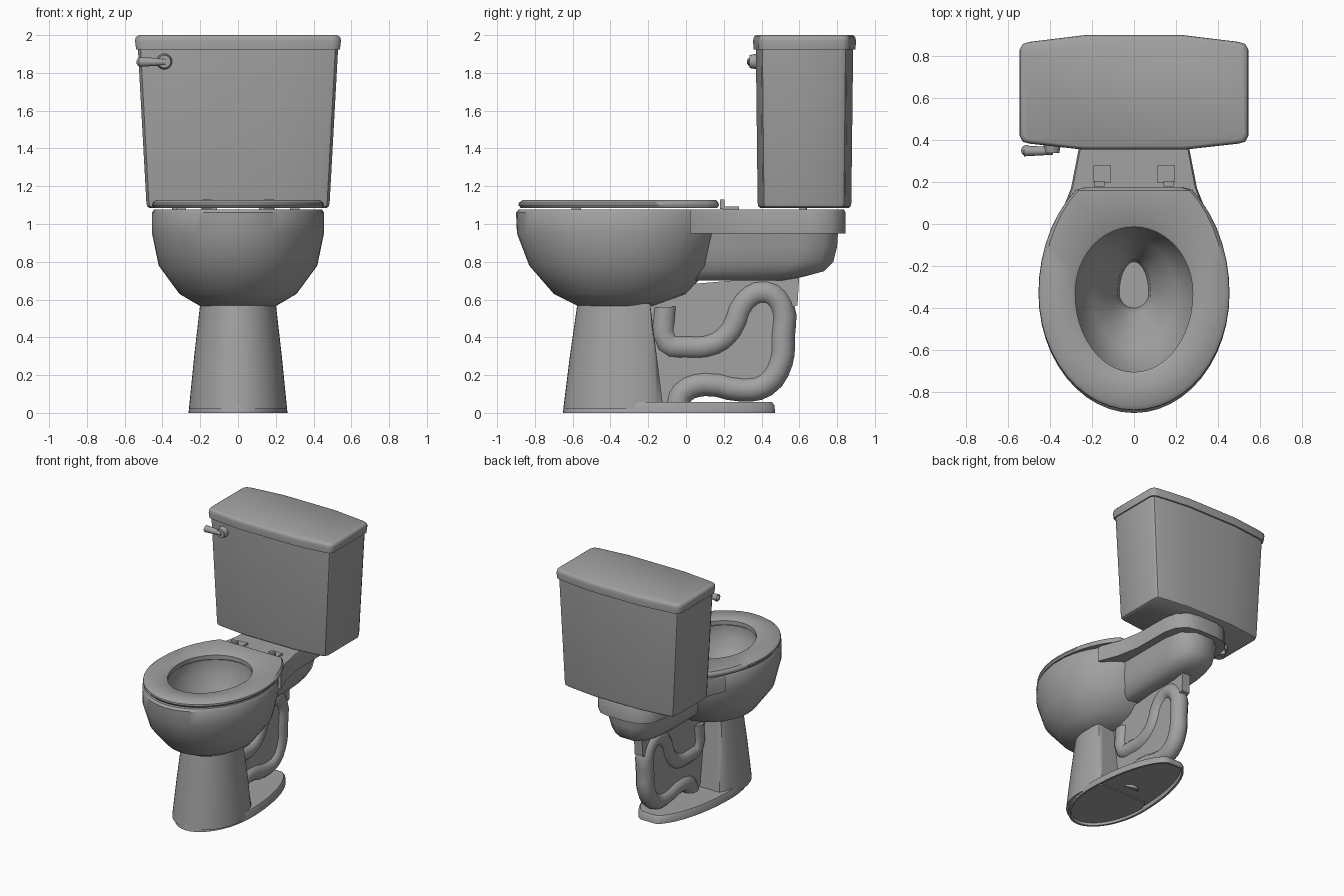
import bpy
from math import sin, cos, pi, radians

cube = bpy.data.objects.get("Cube")
if cube:
    bpy.data.objects.remove(cube, do_unlink=True)

GREY = (0.36, 0.36, 0.36, 1)
ceramic = bpy.data.materials.new("grey_ceramic")
ceramic.use_nodes = True
ceramic.diffuse_color = GREY
ceramic.node_tree.nodes["Principled BSDF"].inputs["Base Color"].default_value = GREY


def finish(obj, angle=40):
    obj.data.materials.append(ceramic)
    bpy.ops.object.select_all(action='DESELECT')
    obj.select_set(True)
    bpy.context.view_layer.objects.active = obj
    bpy.ops.object.shade_smooth_by_angle(angle=radians(angle))
    return obj


def mesh_part(name, verts, faces, angle=40):
    mesh = bpy.data.meshes.new(name)
    mesh.from_pydata(verts, [], faces)
    obj = bpy.data.objects.new(name, mesh)
    bpy.context.collection.objects.link(obj)
    return finish(obj, angle)


def loft(name, rings, closed=False, angle=40):
    """Skin a list of equal rings, capped at both ends or closed into a loop."""
    n, count = len(rings[0]), len(rings)
    faces = []
    for r in range(count if closed else count - 1):
        a, b = r * n, (r + 1) % count * n
        faces += [(a + i, a + (i + 1) % n, b + (i + 1) % n, b + i) for i in range(n)]
    if not closed:
        faces += [tuple(reversed(range(n))), tuple(range((count - 1) * n, count * n))]
    return mesh_part(name, [v for ring in rings for v in ring], faces, angle)


def egg(z, half, front, back, mid=-0.33, cap=9, n=48):
    """Egg outline, optionally cut straight at the back."""
    ring = []
    for i in range(n):
        s = sin(2 * pi * i / n)
        y = mid + s * (back - mid if s > 0 else mid - front)
        ring.append((half * cos(2 * pi * i / n), min(y, cap), z))
    return ring


def mirrored(half, z, sx=1, sy=1, cy=0):
    """Outline from its +x half, listed front to back."""
    pts = half + [(-x, y) for x, y in reversed(half)]
    return [(x * sx, cy + (y - cy) * sy, z) for x, y in pts]


def box(name, centre, size):
    bpy.ops.mesh.primitive_cube_add(size=1, location=centre)
    obj = bpy.context.object
    obj.name, obj.scale = name, size
    return finish(obj)


def cylinder(name, centre, radius, depth, rot=(0, 0, 0), top=None):
    bpy.ops.mesh.primitive_cone_add(vertices=16, radius1=radius, depth=depth, location=centre,
                                    radius2=radius if top is None else top, rotation=rot)
    bpy.context.object.name = name
    return finish(bpy.context.object)


def pipe(name, path, radius):
    curve = bpy.data.curves.new(name, 'CURVE')
    curve.dimensions = '3D'
    curve.bevel_depth, curve.bevel_resolution = radius, 4
    curve.resolution_u, curve.use_fill_caps = 3, True
    spline = curve.splines.new('BEZIER')
    spline.bezier_points.add(len(path) - 1)
    for point, (y, z) in zip(spline.bezier_points, path):
        point.co = (0, y, z)
        point.handle_left_type = point.handle_right_type = 'AUTO'
    obj = bpy.data.objects.new(name, curve)
    bpy.context.collection.objects.link(obj)
    bpy.ops.object.select_all(action='DESELECT')
    obj.select_set(True)
    bpy.context.view_layer.objects.active = obj
    bpy.ops.object.convert(target='MESH')
    return finish(bpy.context.object, 60)


# Tank and lid share one bowed, round-cornered outline
OUTLINE = [(0.25, 0.355), (0.5, 0.383), (0.53, 0.392), (0.545, 0.42),
           (0.545, 0.83), (0.53, 0.857), (0.5, 0.867), (0.23, 0.9)]


def tank_rings(levels):
    return [mirrored(OUTLINE, z, sx, sy, 0.625) for z, sx, sy in levels]


loft("tank", tank_rings([(1.085, 0.86, 0.86), (1.092, 0.88, 0.895), (1.11, 0.89, 0.91),
                         (1.925, 0.972, 0.945)]))
loft("tank_lid", tank_rings([(1.925, 0.99, 0.99), (1.97, 1, 1), (1.985, 0.995, 0.99),
                             (1.995, 0.98, 0.97), (2.0, 0.96, 0.94)]), angle=50)

# Bowl: outer wall, rim, then inner wall down to the drain
loft("bowl", [egg(z, *dims) for z, *dims in [
    (0.565, 0.2, -0.57, -0.18), (0.63, 0.31, -0.7, 0.0), (0.78, 0.42, -0.83, 0.14),
    (0.95, 0.455, -0.895, 0.19), (1.06, 0.455, -0.9, 0.2), (1.077, 0.445, -0.885, 0.19),
    (1.077, 0.29, -0.715, -0.005), (0.98, 0.29, -0.715, -0.01), (0.82, 0.2, -0.59, -0.08),
    (0.69, 0.08, -0.43, -0.17), (0.6, 0.07, -0.4, -0.18)]])

# Seat ring with a straight back edge
SEAT_BACK = 0.29
loft("seat", [
    egg(1.085, 0.445, -0.875, SEAT_BACK, cap=0.165), egg(1.1, 0.455, -0.887, SEAT_BACK, cap=0.175),
    egg(1.112, 0.453, -0.885, SEAT_BACK, cap=0.172), egg(1.126, 0.435, -0.865, SEAT_BACK, cap=0.16),
    egg(1.126, 0.29, -0.715, -0.005), egg(1.118, 0.28, -0.705, -0.015),
    egg(1.085, 0.28, -0.705, -0.015)], closed=True)

# Rear deck under the tank, and the tapered body below it
DECK = [(0.36, 0.02), (0.3, 0.17), (0.265, 0.35), (0.26, 0.66), (0.235, 0.76),
        (0.17, 0.825), (0.08, 0.845)]
loft("rear_deck", [mirrored(DECK, 0.95), mirrored(DECK, 1.06),
                   mirrored(DECK, 1.078, 0.97, 0.98, 0.4)])


def chute_ring(z, half, back):
    return mirrored([(half, 0.04), (half, back - 0.2), (half * 0.85, back - 0.07),
                     (half * 0.4, back)], z)


loft("rear_chute", [chute_ring(*level) for level in [
    (0.7, 0.1, 0.5), (0.72, 0.13, 0.62), (0.75, 0.155, 0.73), (0.8, 0.175, 0.78),
    (0.88, 0.19, 0.8), (0.96, 0.2, 0.805)]])

# Pedestal with a flat back, and the foot with a hollow underside
loft("pedestal", [egg(0.02, 0.26, -0.65, 0.02, cap=-0.12), egg(0.3, 0.232, -0.615, 0, cap=-0.155),
                  egg(0.58, 0.2, -0.575, -0.04, cap=-0.19)])
loft("foot", [egg(z, half, front, back, -0.2, cap) for z, half, front, back, cap in [
    (0.03, 0.24, -0.63, 0.48, 0.45), (0.0, 0.245, -0.635, 0.485, 0.455),
    (0.0, 0.262, -0.652, 0.5, 0.472), (0.04, 0.258, -0.648, 0.5, 0.468),
    (0.058, 0.25, -0.635, 0.48, 0.455)]])

# Trap pipe and the thin web that joins it to the pedestal and chute
pipe("trap_pipe", [(-0.11, 0.56), (-0.1, 0.37), (0.0, 0.35), (0.15, 0.365), (0.24, 0.44),
                   (0.31, 0.59), (0.42, 0.64), (0.505, 0.57), (0.51, 0.4), (0.5, 0.27),
                   (0.42, 0.15), (0.3, 0.125), (0.1, 0.155), (-0.02, 0.11), (-0.05, 0.03)], 0.066)
WEB = [(-0.2, 0.05), (0.0, 0.06), (0.1, 0.15), (0.42, 0.16), (0.51, 0.3), (0.54, 0.55),
       (0.59, 0.57), (0.6, 0.73), (0.0, 0.68), (-0.22, 0.58)]
loft("trap_web", [[(x, y, z) for y, z in WEB] for x in (-0.035, 0.035)], angle=20)

# Flush lever on the tank front
cylinder("lever_knob", (-0.39, 0.357, 1.86), 0.042, 0.04, (pi / 2, 0, 0), 0.034)
cylinder("lever_arm", (-0.455, 0.348, 1.858), 0.026, 0.14, (0, pi / 2, 0), 0.018)
bpy.ops.mesh.primitive_uv_sphere_add(segments=16, ring_count=8, radius=0.026,
                                     location=(-0.512, 0.35, 1.857))
bpy.context.object.name = "lever_tip"
finish(bpy.context.object)

# Seat hinges and bumpers on both sides
for side, label in ((1, "left"), (-1, "right")):
    box(f"hinge_plate_{label}", (side * 0.152, 0.238, 1.085), (0.082, 0.085, 0.016))
    box(f"hinge_arm_{label}", (side * 0.165, 0.192, 1.105), (0.05, 0.025, 0.05))
    box(f"seat_bumper_{label}", (side * 0.3, -0.58, 1.081), (0.05, 0.05, 0.01))

# Water inlet under the tank
cylinder("inlet_stem", (-0.33, 0.62, 1.04), 0.02, 0.1)
cylinder("inlet_nut", (-0.33, 0.62, 1.045), 0.036, 0.035)
